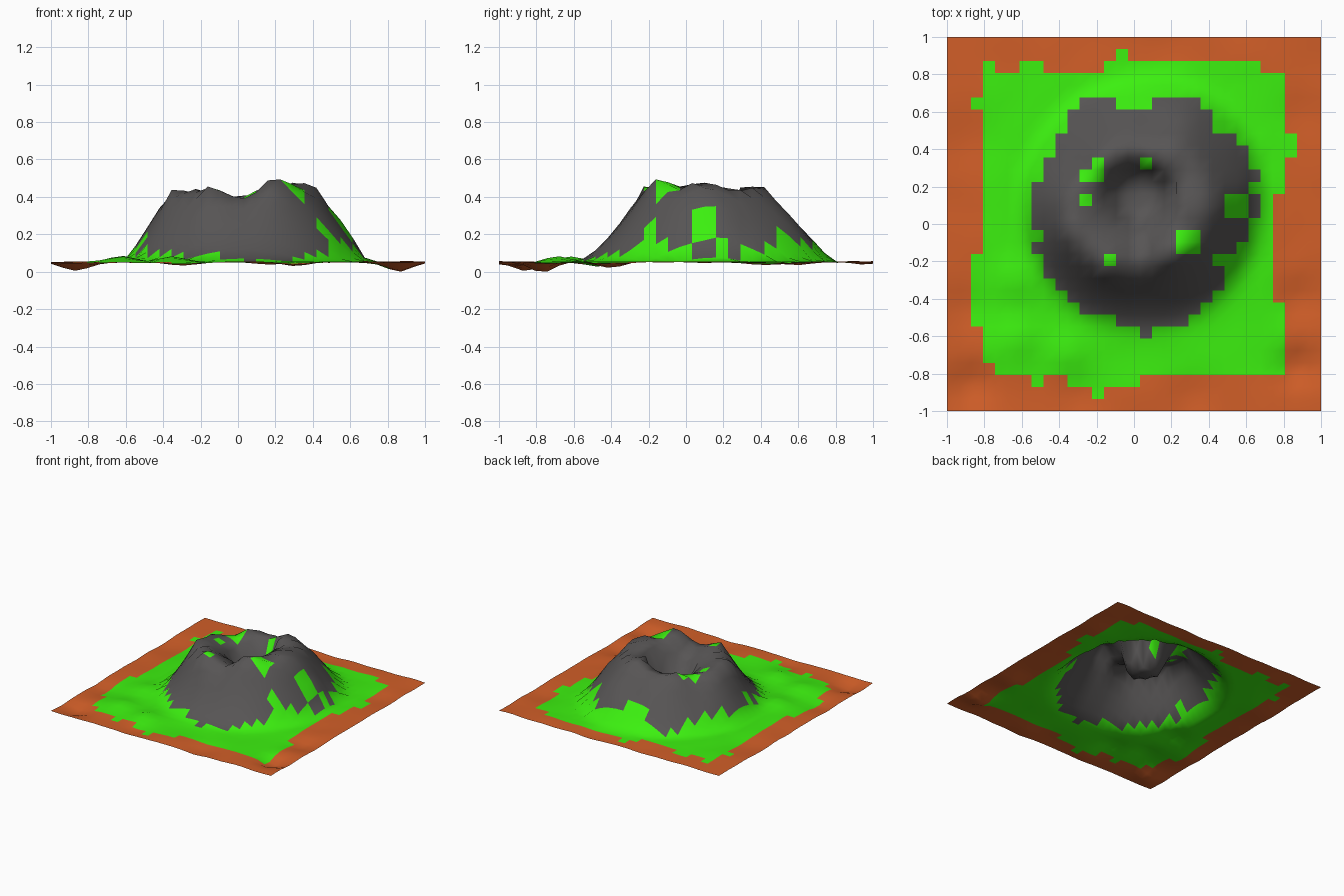
import bpy, bmesh, math, random
from mathutils import noise, Vector

if "Cube" in bpy.data.objects:
    bpy.data.objects.remove(bpy.data.objects["Cube"])

random.seed(4)
CX, CY, GROUND, FLOOR = 0.03, 0.13, 0.06, 0.165

# Outline tables, one value per 30 degrees anticlockwise from +x
BASE = [.66, .68, .68, .65, .63, .62, .63, .67, .71, .72, .72, .67]    # foot of the slope
RIM = [.37, .35, .33, .32, .31, .31, .40, .42, .40, .38, .35, .38]     # outer edge of the rim
INNER = [.22, .21, .21, .21, .25, .27, .32, .32, .32, .31, .28, .24]   # top of the crater
TOP = [.47, .45, .46, .41, .42, .39, .42, .43, .45, .40, .48, .46]     # rim height
POWER = [1.0, .95, .95, 1.0, 1.0, 1.0, 1.0, 1.2, 1.4, 1.5, 1.4, 1.1]   # slope curvature
ROCK = [.65, .62, .60, .47, .57, .53, .57, .62, .64, .70, .68, .57]    # grey area


def around(table, angle):
    t = (angle / (2 * math.pi) * 12) % 12
    i = int(t)
    f = t - i
    return table[i % 12] * (1 - f) + table[(i + 1) % 12] * f


def smooth(t):
    t = max(0, min(1, t))
    return t * t * (3 - 2 * t)


def bumps(x, y, items):
    return sum(h * math.exp(-((x - px) ** 2 + (y - py) ** 2) / (r * r)) for px, py, h, r in items)


# Dips and low mounds of the surrounding ground: x, y, height, radius
MOUNDS = [(-.63, -.3, .03, .1), (-.62, -.62, .03, .1), (-.35, -.68, .03, .09),
          (.86, -.77, -.055, .09), (-.87, -.85, -.045, .1), (.88, -.4, -.03, .1),
          (-.9, -.45, -.03, .1), (.3, -.92, -.022, .1), (-.3, -.92, -.022, .1),
          (.88, .6, -.012, .1), (-.9, .4, -.015, .12), (.2, .93, -.012, .12)]
# Gully and shoulders on the flanks, and the peaks of the jagged rim
FLANK = [(.12, .52, -.04, .07), (.3, .55, .02, .1), (.57, .2, .03, .08)]
PEAKS = [(-.17, -.2, .03, .05), (.2, -.16, .035, .06), (-.19, .34, .04, .05),
         (.19, .37, .02, .05), (.38, .1, .02, .06), (-.36, -.05, .02, .06)]


def height(x, y):
    dx, dy = x - CX, y - CY
    r, a = math.hypot(dx, dy), math.atan2(dy, dx)
    base, rim, inner = (around(t, a) for t in (BASE, RIM, INNER))
    top = around(TOP, a)
    ground = GROUND + bumps(x, y, MOUNDS)
    if r > .8:
        ground += .008 * noise.noise(Vector((x * 5, y * 5, 1))) - .004
    if r >= base:
        return ground
    if r >= rim:
        t = (base - r) / (base - rim)
        z = ground + (top - ground) * t ** around(POWER, a)
        return z + bumps(x, y, FLANK) * min(1, 4 * t) + bumps(x, y, PEAKS) * t
    if r >= inner:
        return top + bumps(x, y, PEAKS) + random.uniform(-.025, .012)
    # steep pit wall up to a lip, then a gentler shelf up to the rim
    pit = .2
    lip = top - (top - FLOOR) * .28 * min(1, max(0, inner - pit) / .1)
    if r > pit:
        return lip + (top - lip) * (r - pit) / (inner - pit)
    return FLOOR + (lip - FLOOR) * smooth((math.hypot(dx, dy - .02) - .11) / .09)


# Green patches among the rock: x, y, half width, half height
PATCHES = [(.55, .1, .06, .07), (.45, .52, .03, .03), (.5, -.2, .06, .03),
           (.27, -.09, .07, .07), (-.13, -.18, .035, .035), (-.19, .29, .035, .035),
           (-.23, .14, .035, .035), (-.25, .27, .035, .035), (.05, .33, .03, .03)]
# Green tufts reaching into the soil border
TUFTS = [(-.78, .84, .03, .03), (-.55, .84, .07, .03), (-.84, .65, .03, .03),
         (-.07, .9, .03, .04), (.84, .42, .03, .06), (-.84, -.35, .03, .18),
         (-.52, -.84, .03, .03), (-.2, -.84, .16, .03), (-.2, -.9, .03, .03),
         (-.04, -.84, .06, .03), (.3, .84, .37, .03), (-.1, .84, .06, .03)]


def inside(x, y, boxes):
    return any(abs(x - bx) < w and abs(y - by) < h for bx, by, w, h in boxes)


def zone(x, y):
    r, a = math.hypot(x - CX, y - CY), math.atan2(y - CY, x - CX)
    if r < around(ROCK, a) + random.uniform(-.03, .03):
        return 1 if inside(x, y, PATCHES) else 0
    right = .74 if -.41 < y < .17 else .81
    left = -.74 if y < -.74 else -.81
    if inside(x, y, TUFTS) or (left < x < right and abs(y) < .81):
        return 1
    return 2


# Terrain sheet: a square grid raised into a crater mountain
bm = bmesh.new()
bmesh.ops.create_grid(bm, x_segments=31, y_segments=31, size=1)
for f in bm.faces:
    c = f.calc_center_median()
    f.material_index = zone(c.x, c.y)
    f.smooth = True
for v in bm.verts:
    v.co.z = height(v.co.x, v.co.y)
low = min(v.co.z for v in bm.verts)
for v in bm.verts:
    v.co.z -= low
mesh = bpy.data.meshes.new("volcano_terrain")
bm.to_mesh(mesh)
bm.free()

# Rock, grass and soil colours
for name, col in (("rock", (.095, .09, .09)), ("grass", (.045, .87, .005)), ("soil", (.64, .113, .021))):
    m = bpy.data.materials.new(name)
    m.diffuse_color = (*col, 1)
    m.use_nodes = True
    m.node_tree.nodes["Principled BSDF"].inputs["Base Color"].default_value = m.diffuse_color
    mesh.materials.append(m)
bpy.context.collection.objects.link(bpy.data.objects.new("volcano_terrain", mesh))
